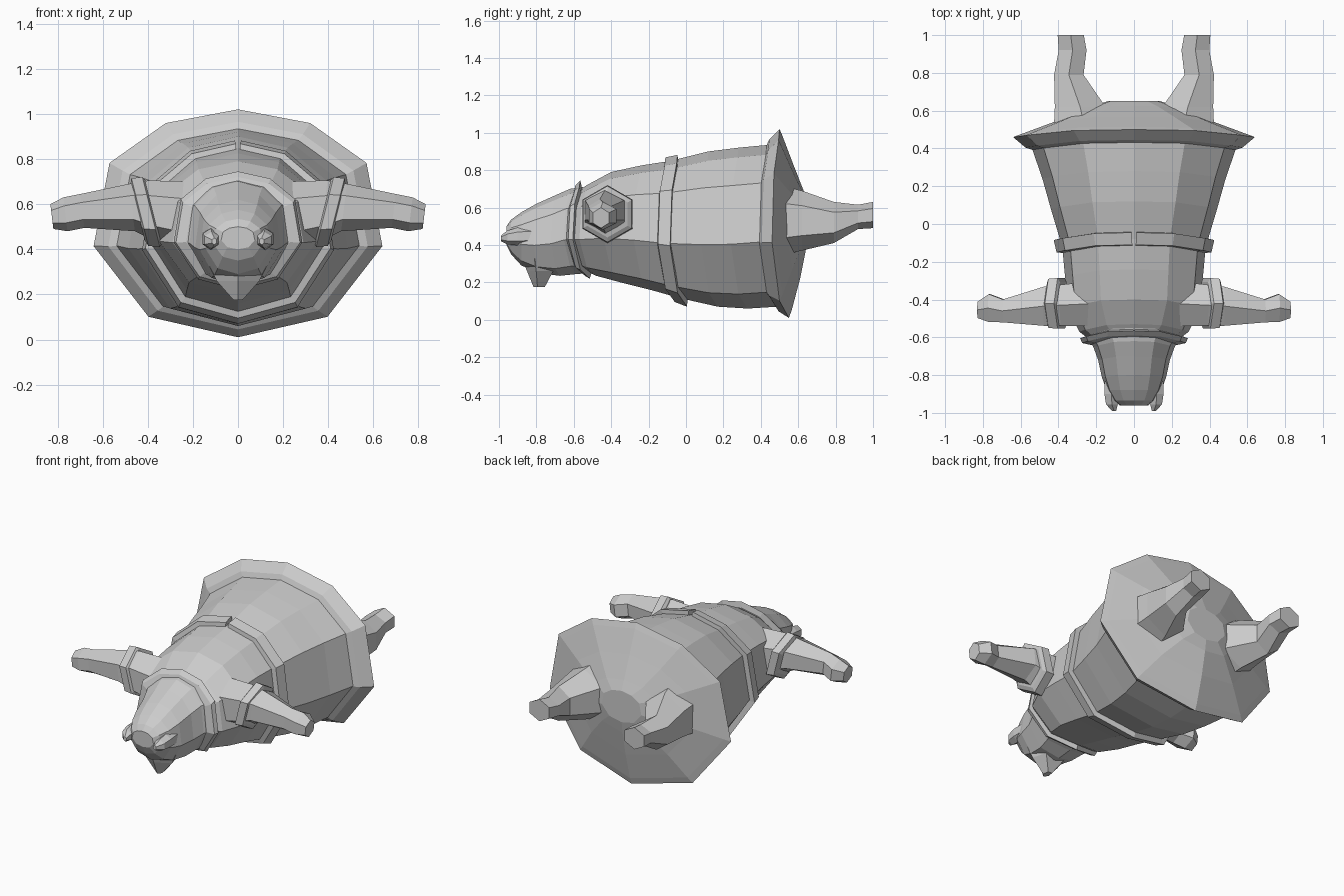
import bpy, bmesh, math
from mathutils import Vector

# ten-sided ring: half outline from top to bottom (x factor, z factor, y bow)
HALF = [(0, 1, 0), (.5, .88, -.005), (.89, .53, -.03),
        (1, -.2, -.04), (.62, -.82, 0), (0, -1, .05)]
RING = HALF + [(-a, b, c) for a, b, c in HALF[4:0:-1]]


def skin(name, rings, mirror=False):
    """Bridge equal-length rings into a closed flat-faced shell."""
    bm = bmesh.new()
    vs = [[bm.verts.new(p) for p in r] for r in rings]
    n = len(vs[0])
    for a, b in zip(vs, vs[1:]):
        for i in range(n):
            j = (i + 1) % n
            bm.faces.new((a[i], a[j], b[j], b[i]))
    bm.faces.new(vs[0])
    bm.faces.new(vs[-1][::-1])
    bmesh.ops.recalc_face_normals(bm, faces=bm.faces[:])
    me = bpy.data.meshes.new(name)
    bm.to_mesh(me)
    bm.free()
    ob = bpy.data.objects.new(name, me)
    bpy.context.collection.objects.link(ob)
    if mirror:
        m = ob.modifiers.new("mirror", 'MIRROR')
        m.use_mirror_merge = False
    return ob


def body(name, sections):
    """Sections: y at top, half width, top z, bottom z, bow strength."""
    return skin(name, [[(hw * fx, y + bow * fy, (zt + zb) / 2 + (zt - zb) / 2 * fz)
                        for fx, fz, fy in RING] for y, hw, zt, zb, bow in sections])


def limb(name, axis, sections, lean=0.0, turn=30):
    """Hexagonal limb; sections: position on axis, centre a, centre z, radius a, radius z."""
    rings = []
    for t, ca, cz, ra, rz in sections:
        r = []
        for k in range(6):
            w = math.radians(turn + 60 * k)
            a, z = ca + ra * math.cos(w), cz + rz * math.sin(w)
            s = t + lean * (z - cz)
            r.append((s, a, z) if axis == 'X' else (a, s, z))
        rings.append(r)
    return skin(name, rings, True)


# upper robe and skirt
body("robe", [(-.56, .25, .70, .25, 1), (-.53, .29, .72, .235, 1), (-.40, .35, .79, .20, 1),
              (-.24, .365, .825, .16, 1), (-.08, .38, .85, .115, 1), (.12, .44, .90, .07, 1),
              (.28, .485, .92, .06, 1), (.44, .54, .935, .07, 1)])
# flared hem with closed underside
body("hem", [(.43, .53, .93, .07, 1), (.445, .575, .965, .045, 1), (.50, .64, 1.02, .01, 1),
             (.515, .60, .985, .05, 1), (.57, .43, .84, .22, .8), (.625, .25, .70, .37, .3),
             (.65, .14, .64, .44, 0)])
# belt and collar bands
belt = body("belt", [(-.115, .36, .83, .13, 1), (-.11, .41, .87, .095, 1),
                     (-.045, .425, .885, .07, 1), (-.04, .37, .84, .12, 1)])
body("collar", [(-.60, .23, .69, .26, 1), (-.59, .275, .72, .235, 1),
                (-.565, .285, .745, .22, 1), (-.555, .25, .70, .25, 1)])

# small slit at the middle of the belt
slit = skin("belt_slit_cutter", [[(0, -.19, z), (.014, -.06, z), (0, .10, z), (-.014, -.06, z)]
                                 for z in (.80, 1.0)])
slit.hide_render = True
slit.hide_viewport = True
cut = belt.modifiers.new("slit", 'BOOLEAN')
cut.operation = 'DIFFERENCE'
cut.object = slit

# hooded head and pointed beard
body("head", [(-.55, .25, .71, .25, 1), (-.62, .215, .70, .245, .8), (-.70, .19, .665, .235, .5),
              (-.80, .17, .62, .25, .3), (-.88, .145, .575, .29, 0), (-.935, .11, .535, .35, 0),
              (-.96, .075, .50, .40, 0)])
skin("beard", [[(x * s, y0 + (y1 - y0) * t, z) for x, t in
                ((-1, .35), (0, 0), (1, .35), (.7, 1), (-.7, 1))]
               for s, y0, y1, z in ((.13, -.88, -.68, .33), (.095, -.85, -.71, .26),
                                    (.02, -.815, -.755, .175))])

# small tufts at the front of the head
limb("tuft", 'Y', [(-.80, .115, .45, .045, .05), (-.90, .12, .445, .042, .048),
                   (-.955, .117, .44, .036, .037), (-.99, .105, .435, .012, .015)])

# arms, with sleeve bands
limb("arm", 'X', [(.18, -.42, .54, .14, .16), (.38, -.43, .57, .125, .135),
                  (.47, -.435, .585, .12, .105), (.69, -.46, .57, .07, .075),
                  (.765, -.445, .555, .085, .075), (.825, -.455, .545, .05, .055)], .12)
limb("sleeve_band", 'X', [(.375, -.42, .565, .13, .14), (.385, -.42, .565, .155, .155),
                          (.435, -.42, .565, .15, .15), (.445, -.42, .565, .125, .125)], .25)

# legs with feet
limb("leg", 'Y', [(.50, .26, .53, .19, .19), (.62, .285, .53, .155, .16),
                  (.79, .345, .52, .09, .11), (.92, .325, .55, .085, .065),
                  (1.0, .335, .56, .08, .07)])
